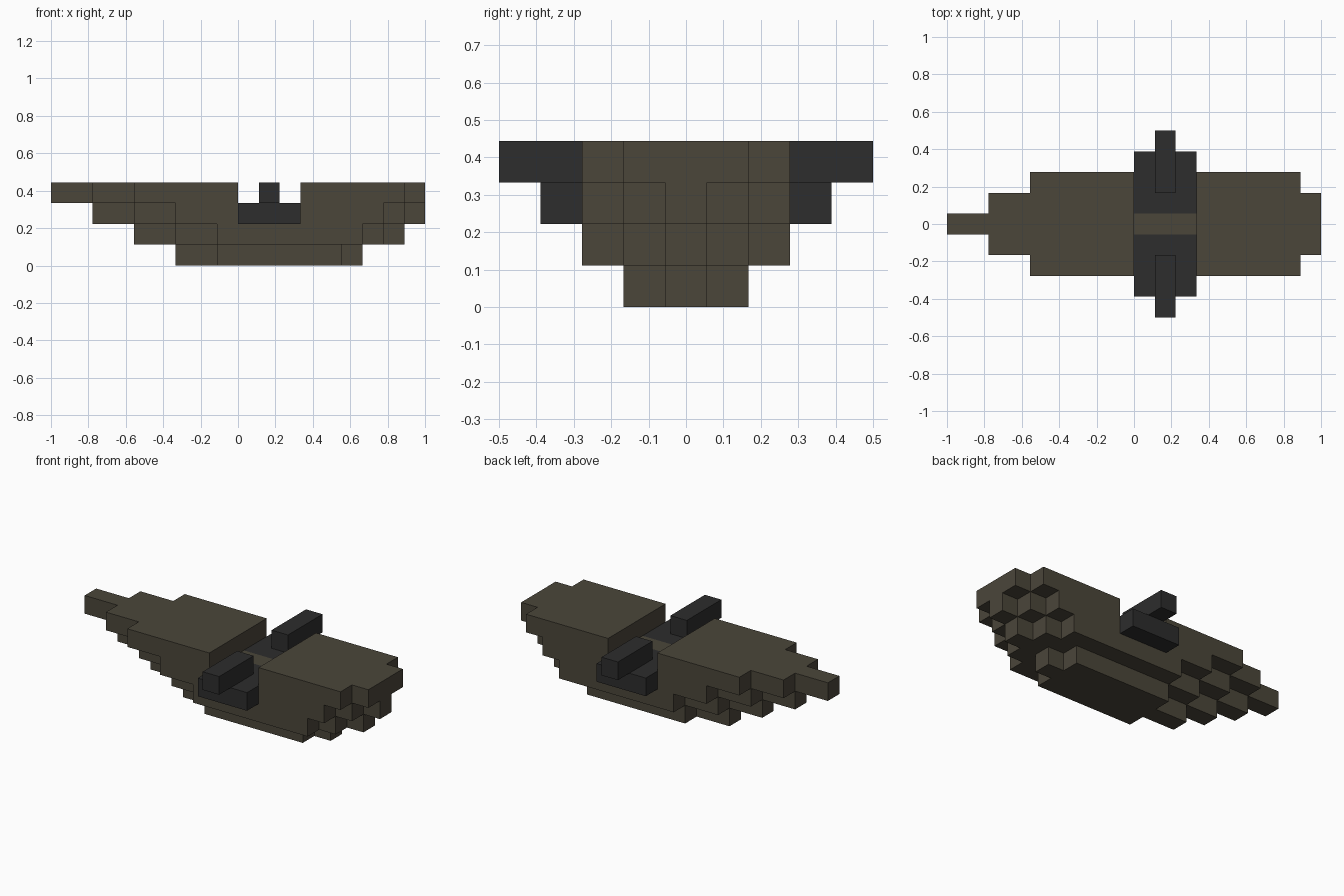
import bpy
import bmesh

cube = bpy.data.objects.get("Cube")
if cube:
    bpy.data.objects.remove(cube, do_unlink=True)

U = 1 / 9  # edge of one block


def make_material(name, rgb):
    mat = bpy.data.materials.new(name)
    mat.use_nodes = True
    mat.diffuse_color = (*rgb, 1)
    mat.node_tree.nodes["Principled BSDF"].inputs["Base Color"].default_value = (*rgb, 1)
    return mat


BROWN = make_material("olive brown", (0.070, 0.061, 0.042))
DARK = make_material("charcoal", (0.026, 0.026, 0.026))


def extrude_plan(name, outline, z, mat):
    """Extrude a plan outline, in blocks, upward by one block from level z."""
    bm = bmesh.new()
    face = bm.faces.new([bm.verts.new((x * U, y * U, z * U)) for x, y in outline])
    top = bmesh.ops.extrude_face_region(bm, geom=[face])["geom"]
    verts = [v for v in top if isinstance(v, bmesh.types.BMVert)]
    bmesh.ops.translate(bm, verts=verts, vec=(0, 0, U))
    bmesh.ops.recalc_face_normals(bm, faces=bm.faces)
    mesh = bpy.data.meshes.new(name)
    bm.to_mesh(mesh)
    bm.free()
    mesh.materials.append(mat)
    obj = bpy.data.objects.new(name, mesh)
    bpy.context.collection.objects.link(obj)
    return obj


def stepped_slab(name, z, steps, end):
    """Slab symmetric in y; steps are (start x, half width)."""
    side = []
    for i, (x, half) in enumerate(steps):
        x_next = steps[i + 1][0] if i + 1 < len(steps) else end
        side += [(x, half), (x_next, half)]
    mirrored = [(x, -y) for x, y in reversed(side)]
    extrude_plan(name, side + mirrored, z, BROWN)


def block(name, x0, x1, y0, y1, z, mat):
    extrude_plan(name, [(x0, y0), (x1, y0), (x1, y1), (x0, y1)], z, mat)


# Lower hull layers, stepping outward as they rise
stepped_slab("hull_keel", 0, [(-3, .5), (-1, 1.5), (5, .5)], 6)
stepped_slab("hull_lower", 1, [(-5, .5), (-3, 1.5), (-1, 2.5), (6, 1.5), (7, .5)], 8)

# Upper hull layers, split by the slot across the middle
stepped_slab("hull_upper_narrow_end", 2, [(-7, .5), (-5, 1.5), (-3, 2.5)], 0)
stepped_slab("hull_upper_wide_end", 2, [(3, 2.5), (7, 1.5), (8, .5)], 9)
stepped_slab("deck_narrow_end", 3, [(-9, .5), (-7, 1.5), (-5, 2.5)], 0)
stepped_slab("deck_wide_end", 3, [(3, 2.5), (8, 1.5)], 9)
block("slot_spine", 0, 3, -.5, .5, 2, BROWN)

# Dark side plates in the slot, each with a bar on top
for label, s in (("front", -1), ("back", 1)):
    block(label + "_plate", 0, 3, *sorted((s * .5, s * 3.5)), 2, DARK)
    block(label + "_bar", 1, 2, *sorted((s * 1.5, s * 4.5)), 3, DARK)
